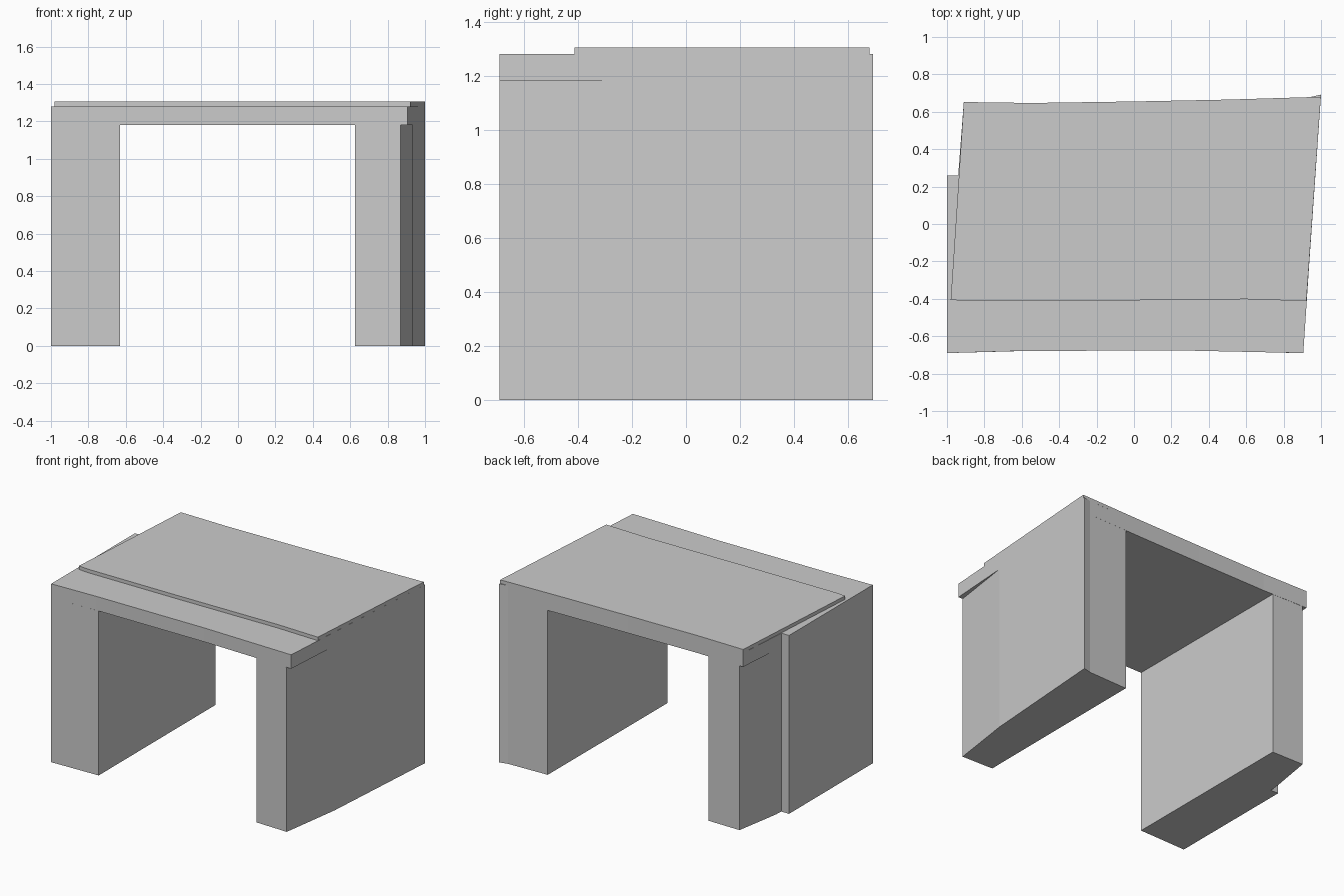
import bpy, bmesh

if "Cube" in bpy.data.objects:
    bpy.data.objects.remove(bpy.data.objects["Cube"])


def extrude_outline(name, outline, z0, z1):
    """Vertical prism from a plan outline (counter-clockwise)."""
    bm = bmesh.new()
    base = bm.faces.new([bm.verts.new((x, y, z0)) for x, y in outline])
    top = bmesh.ops.extrude_face_region(bm, geom=[base], use_keep_orig=True)
    for g in top["geom"]:
        if isinstance(g, bmesh.types.BMVert):
            g.co.z = z1
    bmesh.ops.recalc_face_normals(bm, faces=bm.faces)
    mesh = bpy.data.meshes.new(name)
    bm.to_mesh(mesh)
    bm.free()
    obj = bpy.data.objects.new(name, mesh)
    bpy.context.collection.objects.link(obj)
    return obj


SOFFIT, DECK, TOP = 1.18, 1.28, 1.305

# Left abutment, stepped on its outer side
extrude_outline("left_abutment", [
    (-1, -0.69), (-0.63, -0.68), (-0.63, 0.647), (-0.88, 0.65),
    (-0.935, 0.32), (-0.94, 0.26), (-1, 0.26)], 0, SOFFIT)

# Right abutment, bent on its outer side
extrude_outline("right_abutment", [
    (0.625, -0.683), (0.87, -0.69), (0.935, -0.24), (1, 0.692),
    (0.94, 0.678), (0.63, 0.668)], 0, SOFFIT)

# Deck slab spanning both abutments
extrude_outline("deck_slab", [
    (-1, -0.69), (-0.65, -0.68), (0.2, -0.675), (0.905, -0.69),
    (0.935, -0.24), (1, 0.692), (0.94, 0.678), (0.5, 0.665), (0, 0.655),
    (-0.55, 0.647), (-0.91, 0.652), (-0.94, 0.26), (-1, 0.26)], SOFFIT, DECK)

# Raised surface layer, set back from the front edge
extrude_outline("raised_surface", [
    (-0.98, -0.405), (-0.9, -0.412), (-0.2, -0.41), (0.6, -0.402),
    (0.922, -0.412), (0.999, 0.68), (0.5, 0.665), (0, 0.655),
    (-0.55, 0.647), (-0.91, 0.652)], DECK, TOP)
